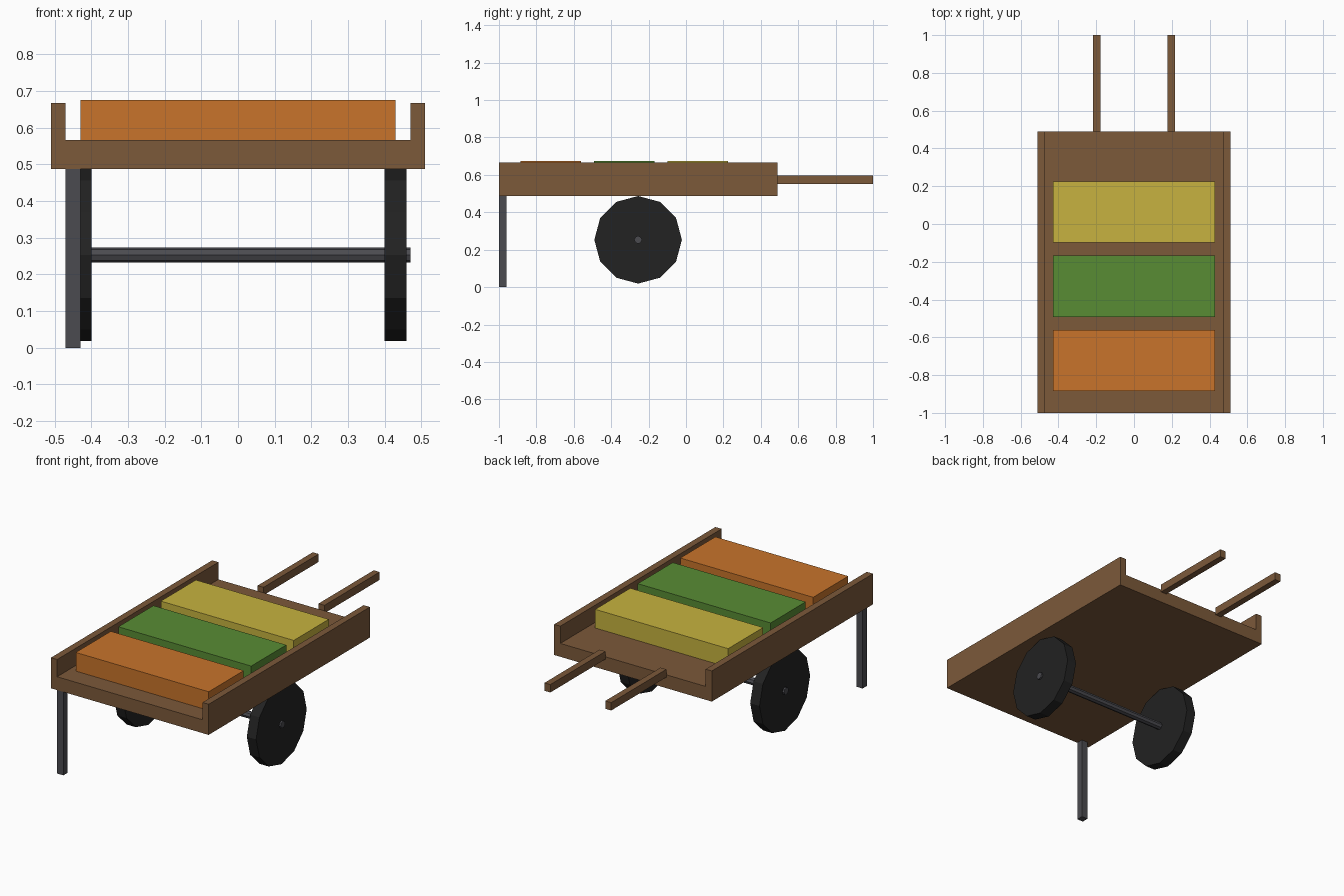
import bpy
import bmesh
from math import pi
from mathutils import Matrix, Vector

if "Cube" in bpy.data.objects:
    bpy.data.objects.remove(bpy.data.objects["Cube"])


def material(name, r, g, b):
    mat = bpy.data.materials.new(name)
    mat.use_nodes = True
    mat.diffuse_color = (r, g, b, 1)
    mat.node_tree.nodes["Principled BSDF"].inputs["Base Color"].default_value = (r, g, b, 1)
    return mat


wood = material("brown wood", 0.2, 0.1, 0.042)
orange = material("orange", 0.58, 0.175, 0.024)
green = material("green", 0.098, 0.262, 0.034)
yellow = material("yellow", 0.57, 0.45, 0.05)
steel = material("grey metal", 0.07, 0.07, 0.08)
rubber = material("black rubber", 0.016, 0.016, 0.016)


def add_object(name, bm, mat):
    mesh = bpy.data.meshes.new(name)
    bm.to_mesh(mesh)
    bm.free()
    mesh.materials.append(mat)
    obj = bpy.data.objects.new(name, mesh)
    bpy.context.collection.objects.link(obj)
    return obj


def box(name, low, high, mat):
    low, high = Vector(low), Vector(high)
    bm = bmesh.new()
    place = Matrix.Translation((low + high) / 2) @ Matrix.Diagonal((high - low).to_4d())
    place[3][3] = 1
    bmesh.ops.create_cube(bm, size=1, matrix=place)
    return add_object(name, bm, mat)


def cross_cylinder(name, x, radius, length, sides, mat):
    # Cylinder lying along x, on the wheel axis
    bm = bmesh.new()
    place = Matrix.Translation((x, -0.256, 0.253)) @ Matrix.Rotation(pi / 2, 4, "Y")
    bmesh.ops.create_cone(bm, cap_ends=True, segments=sides, radius1=radius,
                          radius2=radius, depth=length, matrix=place)
    return add_object(name, bm, mat)


# Cart bed
box("bed", (-0.51, -1, 0.488), (0.51, 0.49, 0.566), wood)

# Mirrored side boards, handles and wheels
for side, sign in (("left", 1), ("right", -1)):
    inner, outer = sorted((sign * 0.47, sign * 0.51))
    box(side + "_side_board", (inner, -1, 0.566), (outer, 0.49, 0.667), wood)
    x = sign * 0.197
    box(side + "_handle", (x - 0.019, 0.49, 0.552), (x + 0.019, 1, 0.598), wood)
    cross_cylinder(side + "_wheel", sign * 0.43, 0.234, 0.06, 12, rubber)

# Axle and the single front leg
cross_cylinder("axle", 0, 0.021, 0.94, 8, steel)
box("front_leg", (-0.47, -1, 0), (-0.43, -0.96, 0.488), steel)

# Row of goods on the bed
for i, (label, mat) in enumerate((("orange", orange), ("green", green), ("yellow", yellow))):
    y = -0.885 + i * 0.393
    box(label + "_goods", (-0.43, y, 0.566), (0.43, y + 0.324, 0.675), mat)
